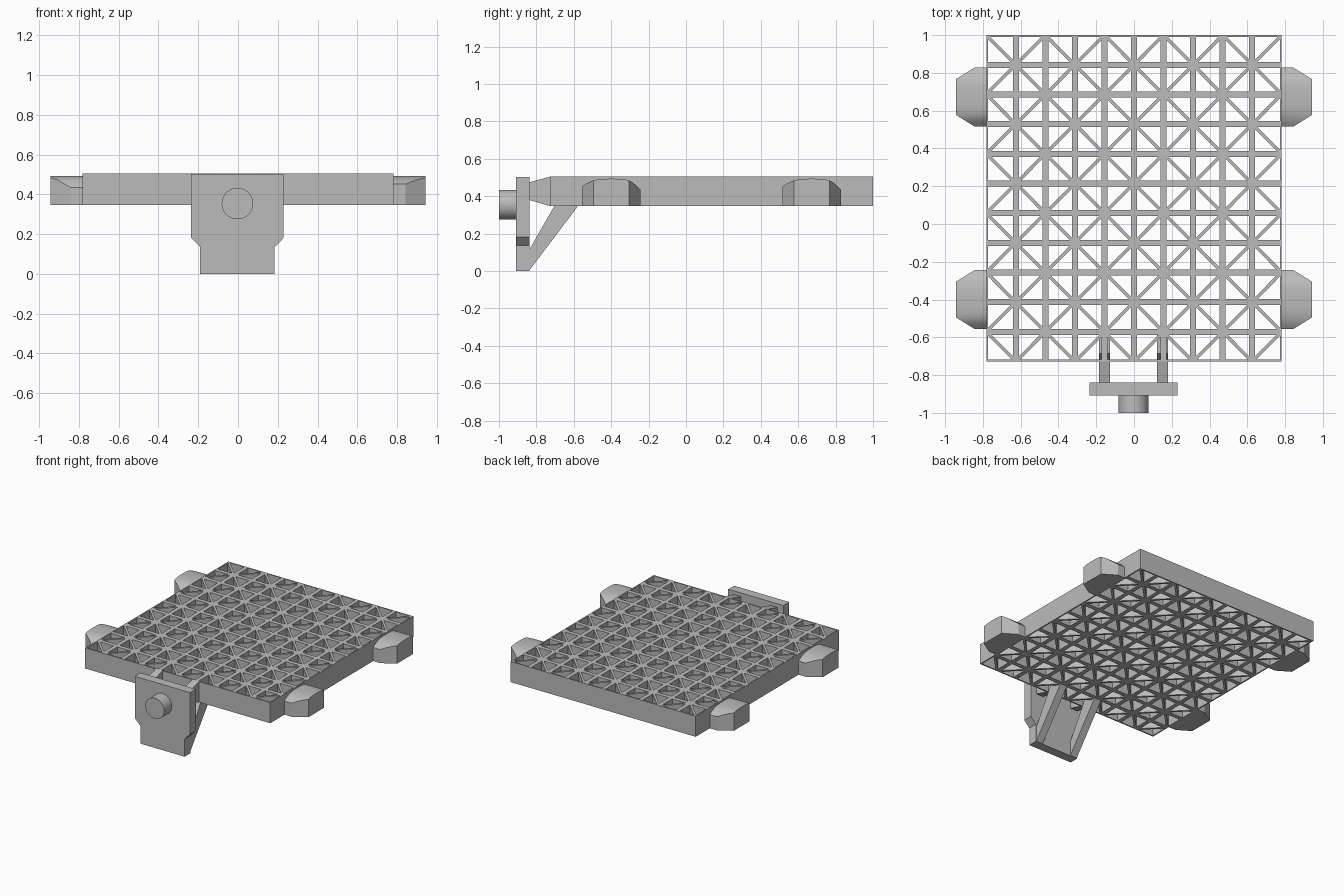
import bpy, bmesh
from mathutils import Vector

cube = bpy.data.objects.get("Cube")
if cube:
    bpy.data.objects.remove(cube, do_unlink=True)

grey = bpy.data.materials.new("light_grey")
grey.use_nodes = True
COLOR = (0.5, 0.5, 0.5, 1)
grey.diffuse_color = COLOR
grey.node_tree.nodes["Principled BSDF"].inputs["Base Color"].default_value = COLOR

# Deck limits and lattice layout
HALF_X, Y_FRONT, Y_BACK = 0.782, -0.728, 1.0
Z_LOW, Z_TOP = 0.347, 0.504
COLS, ROWS = 10, 11


def add_prism(bm, points, offset):
    """Closed prism from a ring of 3D points swept along an offset."""
    offset = Vector(offset)
    low = [bm.verts.new(p) for p in points]
    high = [bm.verts.new(Vector(p) + offset) for p in points]
    n = len(points)
    bm.faces.new(low)
    bm.faces.new(high[::-1])
    for i in range(n):
        j = (i + 1) % n
        bm.faces.new((low[i], high[i], high[j], low[j]))


def finish(name, bm, smooth=False):
    bmesh.ops.recalc_face_normals(bm, faces=bm.faces[:])
    mesh = bpy.data.meshes.new(name)
    bm.to_mesh(mesh)
    bm.free()
    mesh.materials.append(grey)
    obj = bpy.data.objects.new(name, mesh)
    bpy.context.collection.objects.link(obj)
    if smooth:
        bpy.ops.object.select_all(action='DESELECT')
        obj.select_set(True)
        bpy.context.view_layer.objects.active = obj
        bpy.ops.object.shade_smooth_by_angle(angle=0.4)
    return obj


def prism(name, points, offset):
    bm = bmesh.new()
    add_prism(bm, points, offset)
    return finish(name, bm)


# Lattice deck: a slab with two triangular openings cut through every cell
deck = prism("lattice_deck",
             [(-HALF_X, Y_FRONT, Z_LOW), (HALF_X, Y_FRONT, Z_LOW),
              (HALF_X, Y_BACK, Z_LOW), (-HALF_X, Y_BACK, Z_LOW)],
             (0, 0, Z_TOP - Z_LOW))

RIB, RIM, BRACE = 0.016, 0.010, 0.012
px, py = 2 * HALF_X / COLS, (Y_BACK - Y_FRONT) / ROWS
cut = bmesh.new()
for i in range(COLS):
    for j in range(ROWS):
        x0, y1 = -HALF_X + i * px, Y_BACK - j * py
        left, right = x0, x0 + px
        top, bottom = y1, y1 - py
        xs = (left + (RIM if i == 0 else RIB), right - (RIM if i == COLS - 1 else RIB))
        ys = (bottom + (RIM if j == ROWS - 1 else RIB), top - (RIM if j == 0 else RIB))
        # Diagonals alternate from cell to cell, so the openings do too
        corners = [(0, 0), (1, 1)] if (i + j) % 2 == 0 else [(0, 1), (1, 0)]
        for cx, cy in corners:
            sx, sy = 1 - 2 * cx, 1 - 2 * cy
            ox, oy = (left, right)[cx], (bottom, top)[cy]
            ax, ay = xs[cx], ys[cy]
            u, v = abs(ax - ox), abs(ay - oy)
            reach_x = px * (1 - v / py) - BRACE
            reach_y = py * (1 - u / px) - BRACE
            # Stop each opening at the ribs on the far sides
            tri = [(ax, ay), (ox + sx * reach_x, ay), (ax, oy + sy * reach_y)]
            add_prism(cut, [(x, y, Z_LOW - 0.1) for x, y in tri], (0, 0, 0.4))
cutter = finish("opening_cutter", cut)
cutter.hide_render = True

mod = deck.modifiers.new("openings", 'BOOLEAN')
mod.operation = 'DIFFERENCE'
mod.solver = 'EXACT'
mod.object = cutter
depsgraph = bpy.context.evaluated_depsgraph_get()
cut_mesh = bpy.data.meshes.new_from_object(deck.evaluated_get(depsgraph))
deck.modifiers.clear()
deck.data = cut_mesh
bpy.data.objects.remove(cutter, do_unlink=True)


# Side lugs: arched blocks with two chamfered outer corners
def side_lug(name, side, centre_y):
    half, length = 0.157, 0.162
    steps = 16
    profile = [(-half, Z_LOW), (half, Z_LOW)]
    for k in range(steps + 1):
        t = 1 - 2 * k / steps
        z = 0.493 - 0.042 * abs(t) ** 3
        if t < -0.7:                      # steeper flat end
            z = min(z, 0.479 - 0.15 * (-t - 0.7))
        profile.append((half * t, z))
    bm = bmesh.new()
    base_x = side * (HALF_X - 0.002)
    # Opposite sides are half-turn copies of each other
    add_prism(bm, [(base_x, centre_y - side * t, z) for t, z in profile],
              (side * length, 0, 0))
    for end in (-1, 1):
        bmesh.ops.bisect_plane(
            bm, geom=bm.verts[:] + bm.edges[:] + bm.faces[:],
            plane_co=(side * 0.842, centre_y + end * half, 0),
            plane_no=(side * 0.062, end * 0.1, 0), clear_outer=True)
        bmesh.ops.holes_fill(bm, edges=[e for e in bm.edges if e.is_boundary])
    finish(name, bm, smooth=True)


for side, label in ((1, "left"), (-1, "right")):
    side_lug(label + "_front_lug", side, -0.4)
    side_lug(label + "_back_lug", side, 0.672)

# Front plate with a narrower lower tongue
MID, PLATE_FRONT, PLATE_BACK = -0.003, -0.908, -0.838
half_outline = [(0.187, 0), (0.187, 0.135), (0.233, 0.182), (0.233, 0.502)]
outline = half_outline + [(-x, z) for x, z in reversed(half_outline)]
prism("front_plate", [(MID + x, PLATE_FRONT, z) for x, z in outline],
      (0, PLATE_BACK - PLATE_FRONT, 0))

# Round peg on the plate
bm = bmesh.new()
bmesh.ops.create_cone(bm, cap_ends=True, segments=48, radius1=0.079,
                      radius2=0.079, depth=0.094)
for v in bm.verts:
    v.co = Vector((v.co.x + MID, v.co.z - 0.953, v.co.y + 0.354))
finish("front_peg", bm, smooth=True)

# Necks and diagonal struts joining the plate to the deck
neck = [(-0.84, 0.38), (-0.728, Z_LOW), (-0.728, Z_TOP), (-0.84, 0.473)]
strut = [(-0.84, 0), (-0.575, 0.35), (-0.575, 0.38), (-0.685, 0.38), (-0.84, 0.11)]
for side, label in ((1, "left"), (-1, "right")):
    x = MID + side * 0.154 - 0.029
    for part, shape in (("neck", neck), ("strut", strut)):
        prism(label + "_" + part, [(x, y, z) for y, z in shape], (0.058, 0, 0))
